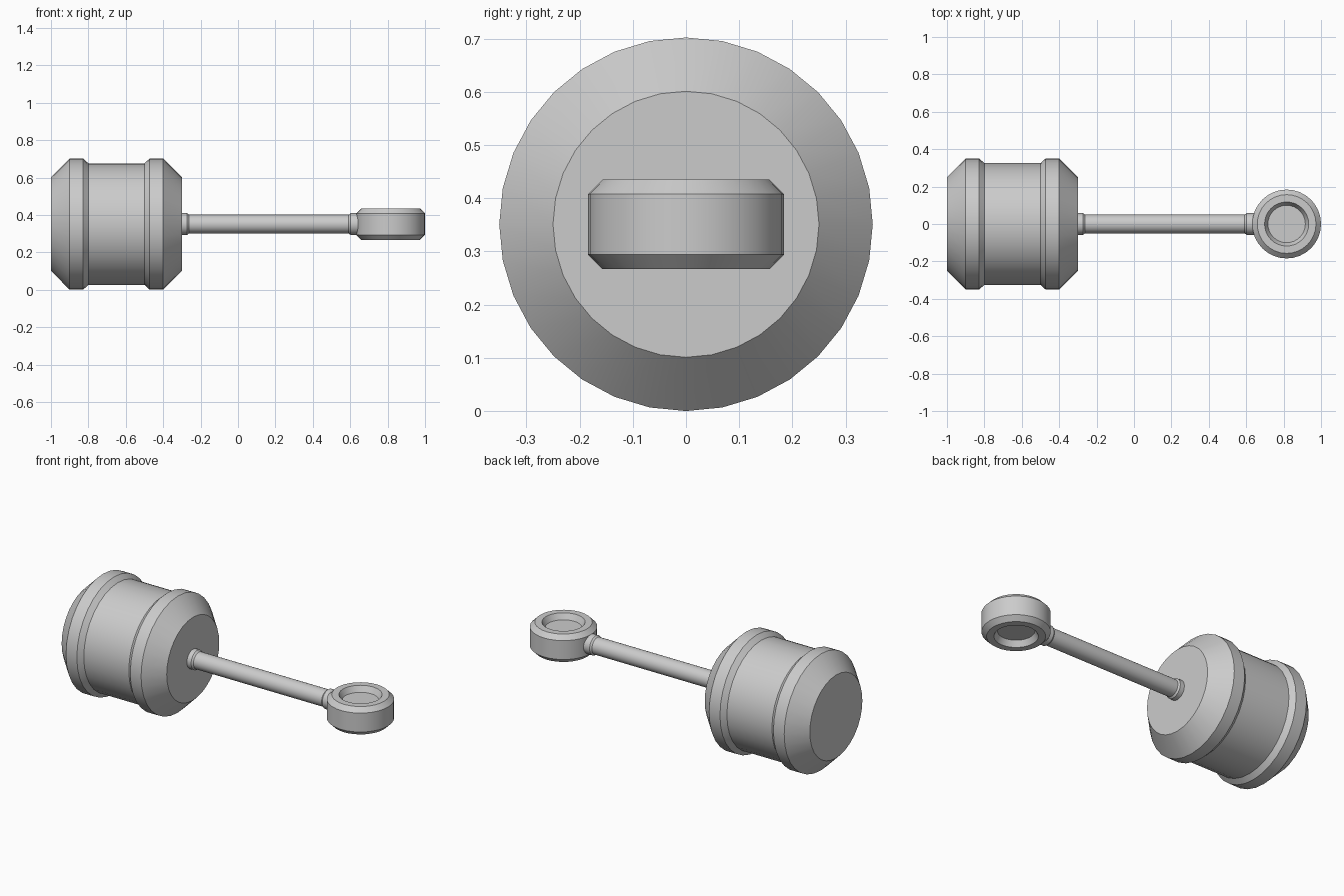
import bpy, bmesh
from math import cos, sin, tau, radians
from mathutils import Matrix

if "Cube" in bpy.data.objects:
    bpy.data.objects.remove(bpy.data.objects["Cube"])

AXIS_Z = 0.351
ALONG_X = Matrix(((0, 0, 1, 0), (0, 1, 0, 0), (-1, 0, 0, 0), (0, 0, 0, 1)))


def lathe(name, profile, matrix, sides=32):
    """Turn (height, radius) points around local z and cap both ends."""
    bm = bmesh.new()
    rings = []
    for h, r in profile:
        rings.append([bm.verts.new((r * cos(tau * i / sides), r * sin(tau * i / sides), h))
                      for i in range(sides)])
    for a, b in zip(rings, rings[1:]):
        for i in range(sides):
            j = (i + 1) % sides
            bm.faces.new((a[i], a[j], b[j], b[i]))
    bm.faces.new(rings[0])
    bm.faces.new(rings[-1])
    bmesh.ops.recalc_face_normals(bm, faces=bm.faces)
    bm.transform(matrix)
    mesh = bpy.data.meshes.new(name)
    bm.to_mesh(mesh)
    bm.free()
    obj = bpy.data.objects.new(name, mesh)
    bpy.context.collection.objects.link(obj)
    bpy.ops.object.select_all(action='DESELECT')
    obj.select_set(True)
    bpy.context.view_layer.objects.active = obj
    bpy.ops.object.shade_smooth_by_angle(angle=radians(25))
    return obj


# Barrel-shaped head, mirrored about its middle
half = [(-0.35, 0.25), (-0.25, 0.351), (-0.178, 0.351), (-0.15, 0.325)]
lathe("head", half + [(-h, r) for h, r in reversed(half)],
      Matrix.Translation((-0.65, 0, AXIS_Z)) @ ALONG_X)

# Handle rod with a small collar at each end
collar = [(-0.48, 0.058), (-0.437, 0.058), (-0.427, 0.05)]
lathe("handle", collar + [(-h, r) for h, r in reversed(collar)],
      Matrix.Translation((0.165, 0, AXIS_Z)) @ ALONG_X)

# Chamfered end knob, dished on the top and the bottom
dish = [(-0.05, 0.10), (-0.084, 0.118), (-0.084, 0.157), (-0.057, 0.184)]
lathe("end_knob", dish + [(-h, r) for h, r in reversed(dish)],
      Matrix.Translation((0.816, 0, AXIS_Z)))
